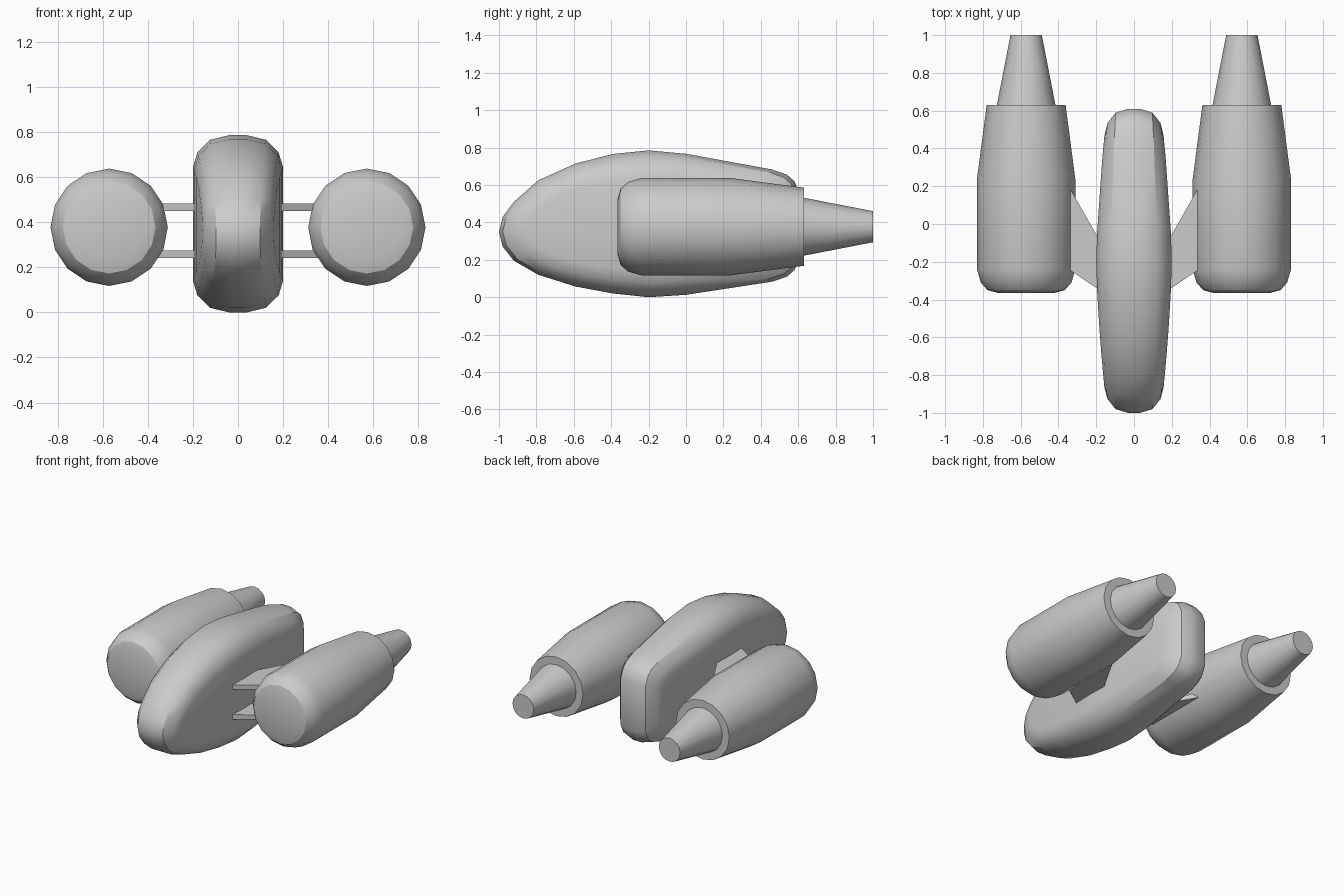
import bpy, bmesh
from math import sin, cos, pi, radians

if "Cube" in bpy.data.objects:
    bpy.data.objects.remove(bpy.data.objects["Cube"])


def finish(name, bm, smooth=True):
    bmesh.ops.recalc_face_normals(bm, faces=bm.faces)
    mesh = bpy.data.meshes.new(name)
    bm.to_mesh(mesh)
    bm.free()
    ob = bpy.data.objects.new(name, mesh)
    bpy.context.collection.objects.link(ob)
    if smooth:
        bpy.ops.object.select_all(action='DESELECT')
        ob.select_set(True)
        bpy.context.view_layer.objects.active = ob
        bpy.ops.object.shade_smooth_by_angle(angle=radians(32))
    return ob


# Central hull: side outline as stations (y, top z, bottom z) behind the nose
nose = (-1.0, 0.35)
stations = [(-0.98, 0.43, 0.27), (-0.92, 0.51, 0.195), (-0.79, 0.625, 0.12),
            (-0.59, 0.715, 0.057), (-0.39, 0.766, 0.02), (-0.2, 0.785, 0.0),
            (0.0, 0.767, 0.013), (0.46, 0.683, 0.083), (0.54, 0.655, 0.11),
            (0.58, 0.62, 0.145), (0.61, 0.55, 0.21)]
# Rounded rim: (fraction of half width, inset of the outline)
rim = [(0.2, 0.0), (0.62, 0.02), (0.9, 0.075), (1.0, 0.14)]
rim = [(-f, d) for f, d in reversed(rim)] + rim


def hull():
    bm = bmesh.new()
    n = len(stations)
    outline = [nose] + [(y, t) for y, t, b in stations] + [(y, b) for y, t, b in reversed(stations)]
    rings = []
    for f, d in rim:
        ring = []
        for y, z in outline:
            w = 0.2 - 0.035 * (abs(y + 0.2) / 0.7) ** 1.5
            ring.append(bm.verts.new((f * w, -0.2 + (y + 0.2) * (1 - d / 0.8),
                                      0.39 + (z - 0.39) * (1 - d / 0.39))))
        rings.append(ring)
    m = len(outline)
    for a, b in zip(rings, rings[1:]):
        for i in range(m):
            j = (i + 1) % m
            bm.faces.new((a[i], a[j], b[j], b[i]))
    # Side walls span from the upper to the lower rim
    for r in (rings[0], rings[-1]):
        bm.faces.new((r[0], r[1], r[-1]))
        for i in range(1, n):
            bm.faces.new((r[i], r[i + 1], r[m - i - 1], r[m - i]))
    finish("hull", bm)


# Engine pods: lathed profile (y, radius) with rounded intake and stepped nozzle
pod_profile = [(-0.365, 0.15), (-0.35, 0.205), (-0.31, 0.24), (-0.24, 0.26),
               (0.24, 0.26), (0.63, 0.209), (0.63, 0.155), (1.0, 0.083)]


def engine(name, cx, cz=0.377, sides=16):
    bm = bmesh.new()
    rings = [[bm.verts.new((cx + r * cos(2 * pi * k / sides), y, cz + r * sin(2 * pi * k / sides)))
              for k in range(sides)] for y, r in pod_profile]
    for a, b in zip(rings, rings[1:]):
        for i in range(sides):
            j = (i + 1) % sides
            bm.faces.new((a[i], a[j], b[j], b[i]))
    bm.faces.new(rings[0])
    bm.faces.new(rings[-1])
    finish(name, bm)


# Pylon plates: swept plan extruded vertically
def pylon(name, side, z0, z1):
    bm = bmesh.new()
    plan = [(0.16, -0.365), (0.36, -0.23), (0.36, 0.225), (0.16, -0.125)]
    face = bm.faces.new([bm.verts.new((side * x, y, z0)) for x, y in plan])
    top = bmesh.ops.extrude_face_region(bm, geom=[face])["geom"]
    bmesh.ops.translate(bm, vec=(0, 0, z1 - z0),
                        verts=[v for v in top if isinstance(v, bmesh.types.BMVert)])
    finish(name, bm, smooth=False)


hull()
for label, side in (("left", -1), ("right", 1)):
    engine(label + "_engine", side * 0.571)
    pylon(label + "_upper_pylon", side, 0.45, 0.483)
    pylon(label + "_lower_pylon", side, 0.24, 0.273)
